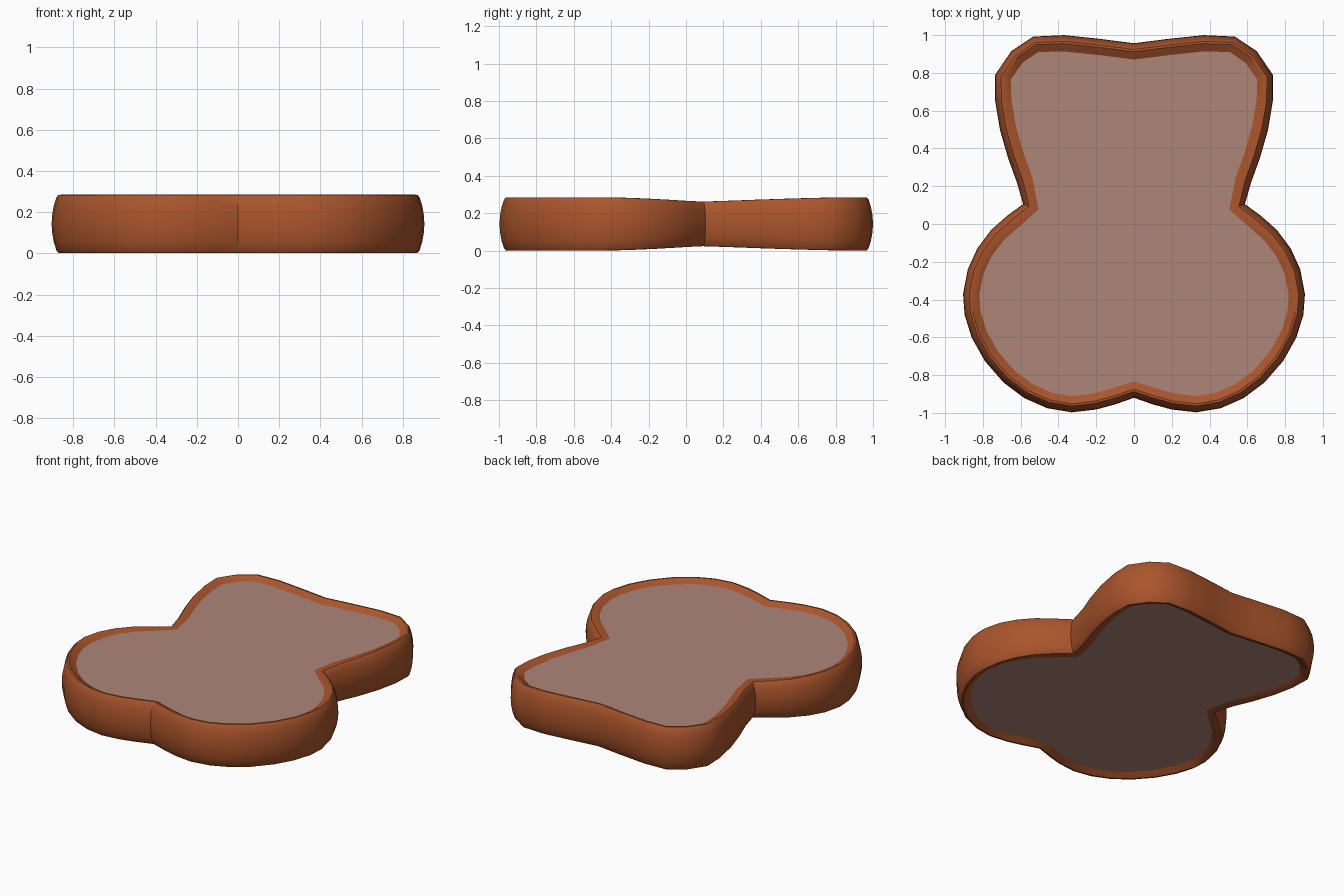
import bpy, bmesh, math
from mathutils import Vector

if "Cube" in bpy.data.objects:
    bpy.data.objects.remove(bpy.data.objects["Cube"])

# Right half of the outline, front notch to back notch
HALF = [(0, -.92), (.1, -.955), (.2, -.982), (.33, -.997), (.46, -.975), (.58, -.922),
        (.69, -.84), (.79, -.725), (.86, -.6), (.897, -.48), (.905, -.37), (.88, -.24),
        (.83, -.13), (.755, -.03), (.67, .045), (.587, .105), (.62, .22), (.667, .35),
        (.71, .5), (.735, .65), (.735, .79), (.65, .915), (.535, .992), (.37, 1.0),
        (.18, .98), (0, .957)]
OUT = [Vector(p) for p in HALF] + [Vector((-x, y)) for x, y in HALF[-2:0:-1]]
N = len(OUT)
MID = 0.143

# Inward direction at every outline point
INWARD = []
for i in range(N):
    a = (OUT[i] - OUT[i - 1]).normalized()
    b = (OUT[(i + 1) % N] - OUT[i]).normalized()
    t = (a + b).normalized()
    INWARD.append(Vector((-t.y, t.x)))


def rim_scale(y):
    # the rim is thinner at the waist
    d = (y - .105) / .75 if y > .105 else (.105 - y) / .5
    return 1 - .16 * (1 - min(d, 1)) ** 1.4


def ring(bm, inset, z, flat=False):
    verts = []
    for p, n in zip(OUT, INWARD):
        q = p + n * inset
        s = 1 if flat else rim_scale(p.y)
        verts.append(bm.verts.new((q.x, q.y, MID + z * s)))
    return verts


def finish(bm, name, color):
    bmesh.ops.recalc_face_normals(bm, faces=bm.faces)
    me = bpy.data.meshes.new(name)
    bm.to_mesh(me)
    bm.free()
    ob = bpy.data.objects.new(name, me)
    bpy.context.collection.objects.link(ob)
    mat = bpy.data.materials.new(name + "_colour")
    mat.diffuse_color = color
    mat.use_nodes = True
    mat.node_tree.nodes["Principled BSDF"].inputs["Base Color"].default_value = mat.diffuse_color
    me.materials.append(mat)
    bpy.ops.object.select_all(action='DESELECT')
    ob.select_set(True)
    bpy.context.view_layer.objects.active = ob
    bpy.ops.object.shade_smooth_by_angle(angle=math.radians(35))


# Bulging rim: inset and height of each ring, mirrored about mid height
UP = [(0, 0), (.003, .045), (.011, .09), (.024, .13), (.033, .141), (.045, .142)]
LIP, FILL_Z = .086, .117
profile = [(i, -z) for i, z in UP[:0:-1]] + UP
bm = bmesh.new()
rings = [ring(bm, LIP, -FILL_Z, True)]
rings += [ring(bm, i, z) for i, z in profile]
rings.append(ring(bm, LIP, FILL_Z, True))
for lo, hi in zip(rings, rings[1:]):
    for k in range(N):
        j = (k + 1) % N
        bm.faces.new((lo[k], lo[j], hi[j], hi[k]))
finish(bm, "rim", (.40, .09, .025, 1))

# Flat top and bottom panels inside the rim
for name, side in (("top_panel", 1), ("bottom_panel", -1)):
    bm = bmesh.new()
    loop = ring(bm, LIP, side * FILL_Z, True)
    face = bm.faces.new(loop if side > 0 else loop[::-1])
    me_color = (.42, .24, .19, 1)
    me = bpy.data.meshes.new(name)
    bm.to_mesh(me)
    bm.free()
    ob = bpy.data.objects.new(name, me)
    bpy.context.collection.objects.link(ob)
    mat = bpy.data.materials.new(name + "_colour")
    mat.diffuse_color = me_color
    mat.use_nodes = True
    mat.node_tree.nodes["Principled BSDF"].inputs["Base Color"].default_value = mat.diffuse_color
    me.materials.append(mat)
